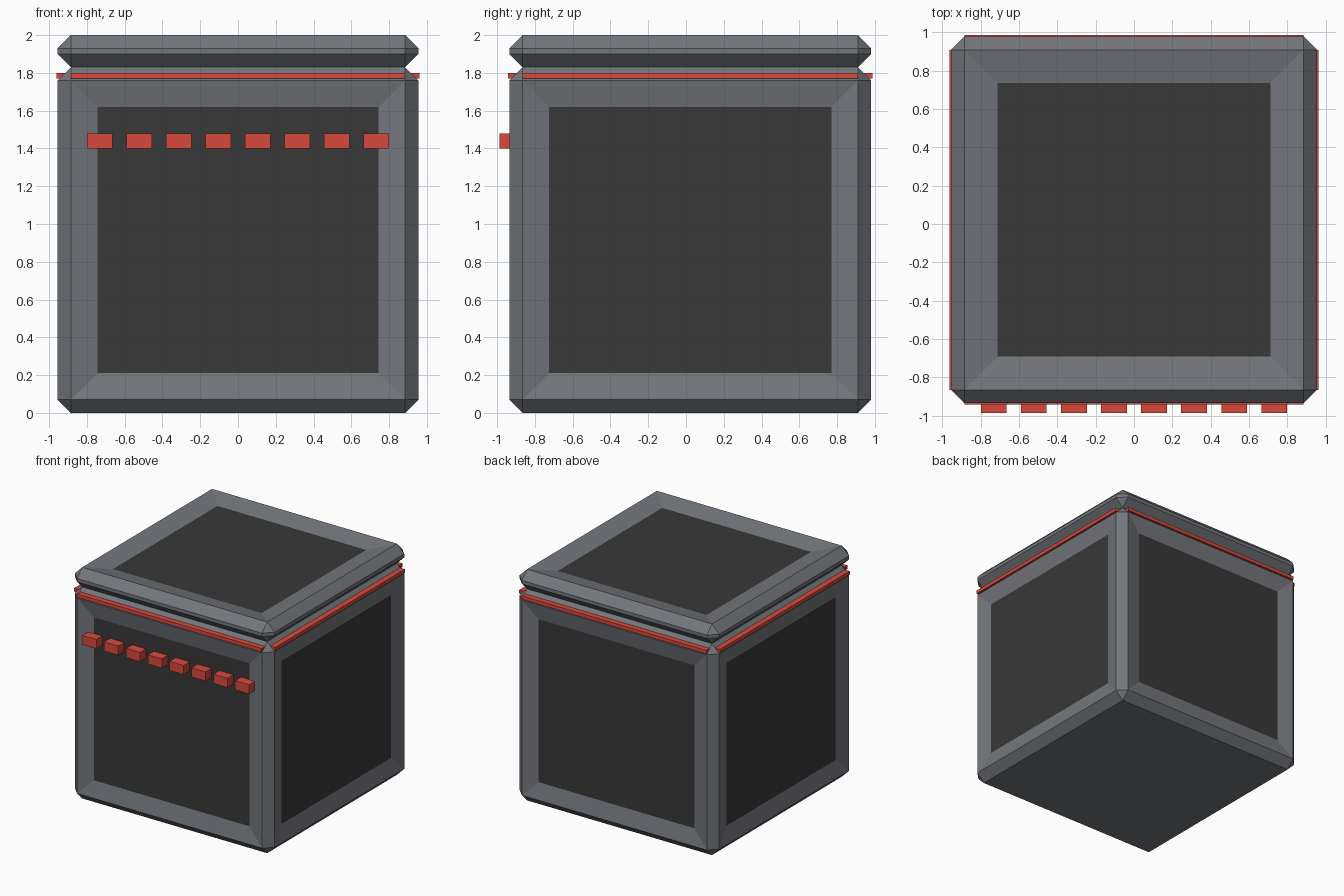
import bpy, bmesh
from mathutils import Vector

if "Cube" in bpy.data.objects:
    bpy.data.objects.remove(bpy.data.objects["Cube"])

CY = 0.022          # depth centre of the casing
W, D = 1.91, 1.915  # casing width and depth


def material(name, rgb):
    m = bpy.data.materials.new(name)
    m.diffuse_color = (*rgb, 1)
    m.use_nodes = True
    m.node_tree.nodes["Principled BSDF"].inputs["Base Color"].default_value = m.diffuse_color
    return m


grey = material("slate_grey", (0.171, 0.181, 0.200))
dark = material("charcoal", (0.040, 0.040, 0.040))
red = material("signal_red", (0.69, 0.068, 0.046))


def block(name, lo, hi, mats, bevel=0, inset=0, depth=0, panel=None):
    """Box between two corners, optionally chamfered, with sunken panels."""
    bm = bmesh.new()
    bmesh.ops.create_cube(bm, size=1)
    for v in bm.verts:
        v.co = Vector(l + (c + 0.5) * (h - l) for l, h, c in zip(lo, hi, v.co))
    if bevel:
        bmesh.ops.bevel(bm, geom=bm.edges[:], offset=bevel, segments=1,
                        affect='EDGES', profile=0.5)
    bm.normal_update()
    if panel:
        faces = [f for f in bm.faces if panel(f.normal)]
        bmesh.ops.inset_individual(bm, faces=faces, thickness=inset,
                                   depth=-depth, use_even_offset=True)
        for f in faces:
            f.material_index = 1
    me = bpy.data.meshes.new(name)
    bm.to_mesh(me)
    bm.free()
    for m in mats:
        me.materials.append(m)
    ob = bpy.data.objects.new(name, me)
    bpy.context.collection.objects.link(ob)
    return ob


x, y0, y1 = W / 2, CY - D / 2, CY + D / 2

# Chamfered body with a sunken dark panel on each of the four sides
block("body", (-x, y0, 0), (x, y1, 1.83), (grey, dark), 0.07, 0.14, 0.03,
      lambda n: max(abs(n.x), abs(n.y)) > 0.99)

# Chamfered lid with a sunken dark panel on top
block("lid", (-x, y0, 1.83), (x, y1, 2.0), (grey, dark), 0.07, 0.173, 0.035,
      lambda n: n.z > 0.99)

# Red trim strips below the lid, one along each side
za, zb, t, e = 1.77, 1.80, 0.065, 0.007
for side, s in (("left", -1), ("right", 1)):
    xs = sorted((s * (x + e), s * (x + e - t)))
    block("trim_" + side, (xs[0], y0 + 0.07, za), (xs[1], y1 - 0.07, zb), (red,))
for side, a in (("front", y0 - e), ("back", y1 + e - t)):
    block("trim_" + side, (-x + 0.07, a, za), (x - 0.07, a + t, zb), (red,))

# Row of eight red blocks across the front
for i in range(8):
    cx = (i - 3.5) * 0.209
    block(f"front_block_{i + 1}", (cx - 0.067, -0.987, 1.40),
          (cx + 0.067, y0 + 0.03, 1.48), (red,))
